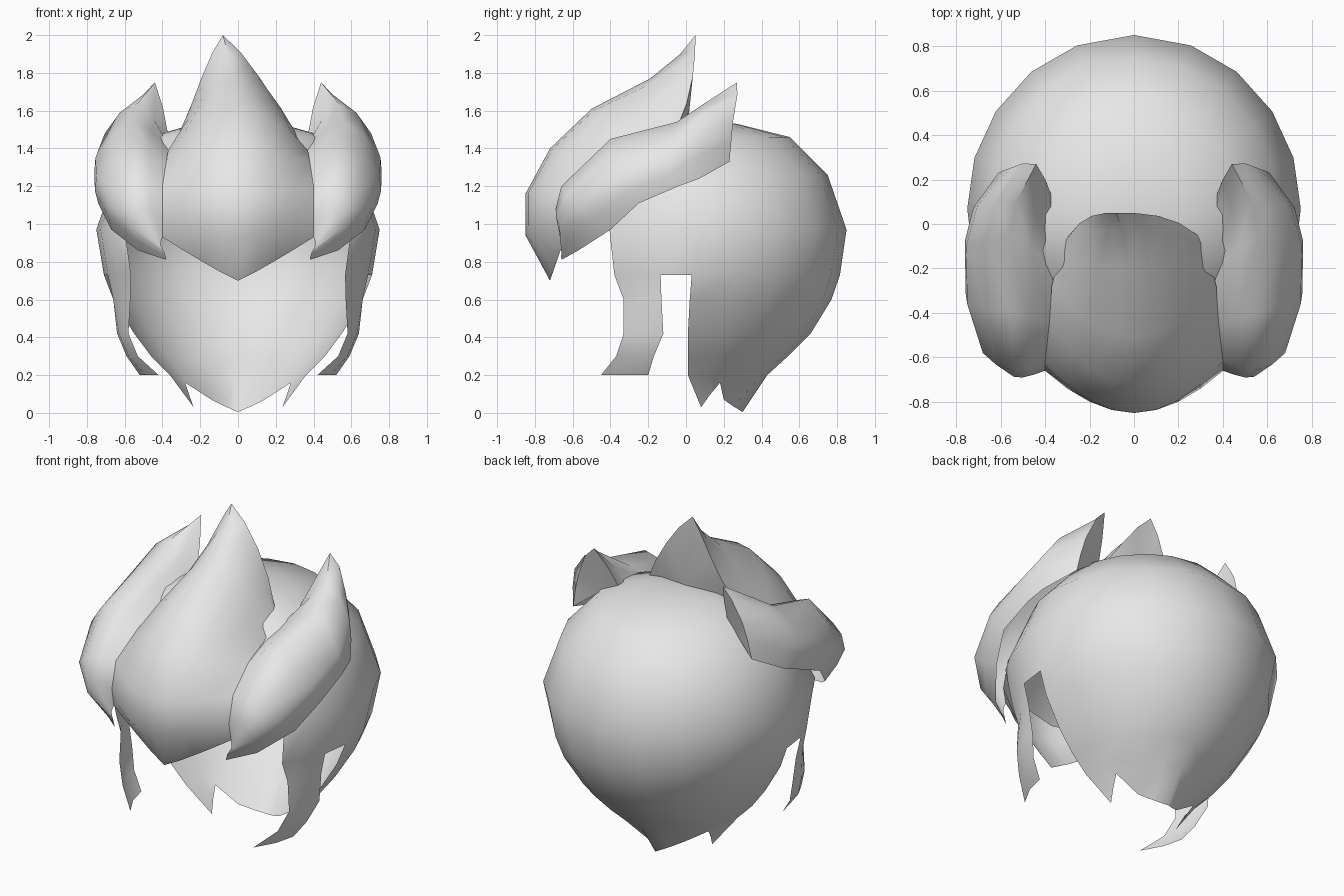
import bpy
import bmesh
from math import sin, cos, radians
from mathutils import Vector

default = bpy.data.objects.get("Cube")
if default:
    bpy.data.objects.remove(default, do_unlink=True)

# One plain pale grey for all the hair
HAIR_COLOUR = (0.8, 0.8, 0.8, 1.0)
hair = bpy.data.materials.new("pale_grey_hair")
hair.use_nodes = True
hair.diffuse_color = HAIR_COLOUR
shader = hair.node_tree.nodes["Principled BSDF"]
shader.inputs["Base Color"].default_value = HAIR_COLOUR
shader.inputs["Roughness"].default_value = 0.8


def make_hair(name, rows, keep=lambda row, col: True, close_end=None, mirrored=False):
    """Skin a grid of points; close_end fans the last row to a point."""
    bm = bmesh.new()
    grid = [[bm.verts.new(point) for point in row] for row in rows]
    for i in range(len(grid) - 1):
        columns = min(len(grid[i]), len(grid[i + 1]))
        for j in range(columns - 1):
            if keep(i, j):
                bm.faces.new((grid[i][j], grid[i][j + 1],
                              grid[i + 1][j + 1], grid[i + 1][j]))
    if close_end is not None:
        hub = bm.verts.new(close_end)
        last = grid[-1]
        for a, b in zip(last, last[1:]):
            bm.faces.new((a, b, hub))
    bmesh.ops.remove_doubles(bm, verts=bm.verts, dist=0.0005)
    loose = [v for v in bm.verts if not v.link_faces]
    bmesh.ops.delete(bm, geom=loose, context="VERTS")
    mesh = bpy.data.meshes.new(name)
    bm.to_mesh(mesh)
    bm.free()
    mesh.materials.append(hair)
    obj = bpy.data.objects.new(name, mesh)
    bpy.context.collection.objects.link(obj)
    if mirrored:
        mirror = obj.modifiers.new("mirror_sides", "MIRROR")
        mirror.use_clip = True
    bpy.ops.object.select_all(action="DESELECT")
    obj.select_set(True)
    bpy.context.view_layer.objects.active = obj
    bpy.ops.object.shade_smooth_by_angle(angle=radians(50))
    return obj


def refine(points, steps=2):
    """Round a short row of points with a Catmull-Rom curve."""
    p = [Vector(q) for q in points]
    p = [2 * p[0] - p[1]] + p + [2 * p[-1] - p[-2]]
    out = []
    for a, b, c, d in zip(p, p[1:], p[2:], p[3:]):
        for k in range(steps):
            t = k / steps
            out.append(b + 0.5 * t * (c - a + t * (2 * a - 5 * b + 4 * c - d
                                                   + t * (3 * (b - c) + d - a))))
    return out + [p[-2]]


# Back cap: half rings swept from the nape round to the forehead
ANGLES = [radians(a) for a in (0, 20, 38, 56, 73, 90, 104, 116, 127, 153, 180)]
# height, back, half width, front, centre
RINGS = [
    (1.55, .08, 0, .08, .08),
    (1.53, .27, .23, -.1, .07),
    (1.46, .55, .47, -.3, .05),
    (1.26, .75, .65, -.5, .06),
    (.97, .85, .75, -.72, .07),
    (.73, .815, .71, -.65, .03),
    (.6, .77, .66, 0, .02),
    (.42, .66, .55, 0, .01),
    (.3, .54, .46, 0, .01),
    (.2, .43, .36, 0, .01),
]
# Side lock: back x, back y, front x, front y on the lower rings
LOCK = [(.66, -.13, .57, -.33), (.64, -.12, .58, -.33),
        (.59, -.17, .53, -.37), (.52, -.2, .42, -.45)]

cap_rows = []
for z, back, width, front, centre in RINGS:
    row = []
    for angle in ANGLES:
        depth = back - centre if cos(angle) > 0 else centre - front
        row.append((width * sin(angle), centre + depth * cos(angle), z))
    cap_rows.append(row)
for row, (bx, by, fx, fy) in zip(cap_rows[6:], LOCK):
    z = row[0][2]
    row[6:] = [(bx, by, z), ((bx + fx) / 2 + .02, (by + fy) / 2, z), (fx, fy, z)]
# Ragged nape edge
cap_rows.append([(0, .3, .005), (.07, .25, .035), (.14, .2, .07),
                 (.28, .18, .16), (.26, .13, .1), (.235, .08, .03)])


def cap_cell(row, col):
    if row < 4:
        return True
    if row == 4:
        return col < 8
    return col != 5


make_hair("back_hair_and_side_locks", cap_rows, keep=cap_cell, mirrored=True)

# Centre fringe: ridge y, ridge z, half width, edge y, edge z, arch power
FRINGE = [
    (-.72, .7, .4, -.64, .93, 1.1),
    (-.85, .94, .4, -.66, 1.04, 1.9),
    (-.85, 1.16, .4, -.62, 1.2, 2),
    (-.72, 1.4, .38, -.44, 1.33, 2.2),
    (-.5, 1.61, .37, -.28, 1.39, 2.2),
    (-.19, 1.77, .34, -.16, 1.42, 1.8),
    (-.03, 1.9, .32, -.09, 1.46, 1.5),
    (.05, 2, .3, -.06, 1.48, 1.25),
]
fringe_rows = []
for i, (ry, rz, width, ey, ez, power) in enumerate(FRINGE):
    lean = -.08 * max(0, i - 4) / 3
    row = []
    for k in range(-4, 5):
        u = k / 4
        arch = 1 - abs(u) ** power
        # The rear rim stays broad behind the peak
        depth = 1 - abs(u) ** 3 if i > 5 else arch
        row.append((width * u + lean * (1 - abs(u)),
                    ey + (ry - ey) * depth, ez + (rz - ez) * arch))
    fringe_rows.append(row)
make_hair("centre_fringe", fringe_rows, close_end=(0, .01, 1.53))

# Side fringe: inner edge, crest, outer bulge, lower edge, from front to tip
SIDE = [
    ((.4, -.64, .93), (.41, -.65, .89), (.39, -.66, .85), (.38, -.66, .81)),
    ((.4, -.66, 1.04), (.5, -.69, 1.08), (.56, -.67, .98), (.53, -.57, .86)),
    ((.4, -.62, 1.2), (.54, -.66, 1.2), (.68, -.58, 1.1), (.67, -.4, .97)),
    ((.38, -.44, 1.33), (.56, -.4, 1.45), (.75, -.36, 1.25), (.74, -.25, 1.11)),
    ((.36, -.2, 1.4), (.56, -.05, 1.54), (.755, -.1, 1.35), (.74, -.04, 1.2)),
    ((.36, .02, 1.42), (.53, .1, 1.64), (.705, .08, 1.48), (.72, .07, 1.24)),
    ((.36, .1, 1.42), (.44, .27, 1.75), (.56, .25, 1.55), (.61, .23, 1.33)),
]
side_rows = [refine(station) for station in SIDE]
make_hair("side_fringes", side_rows, close_end=(.46, .18, 1.44), mirrored=True)
